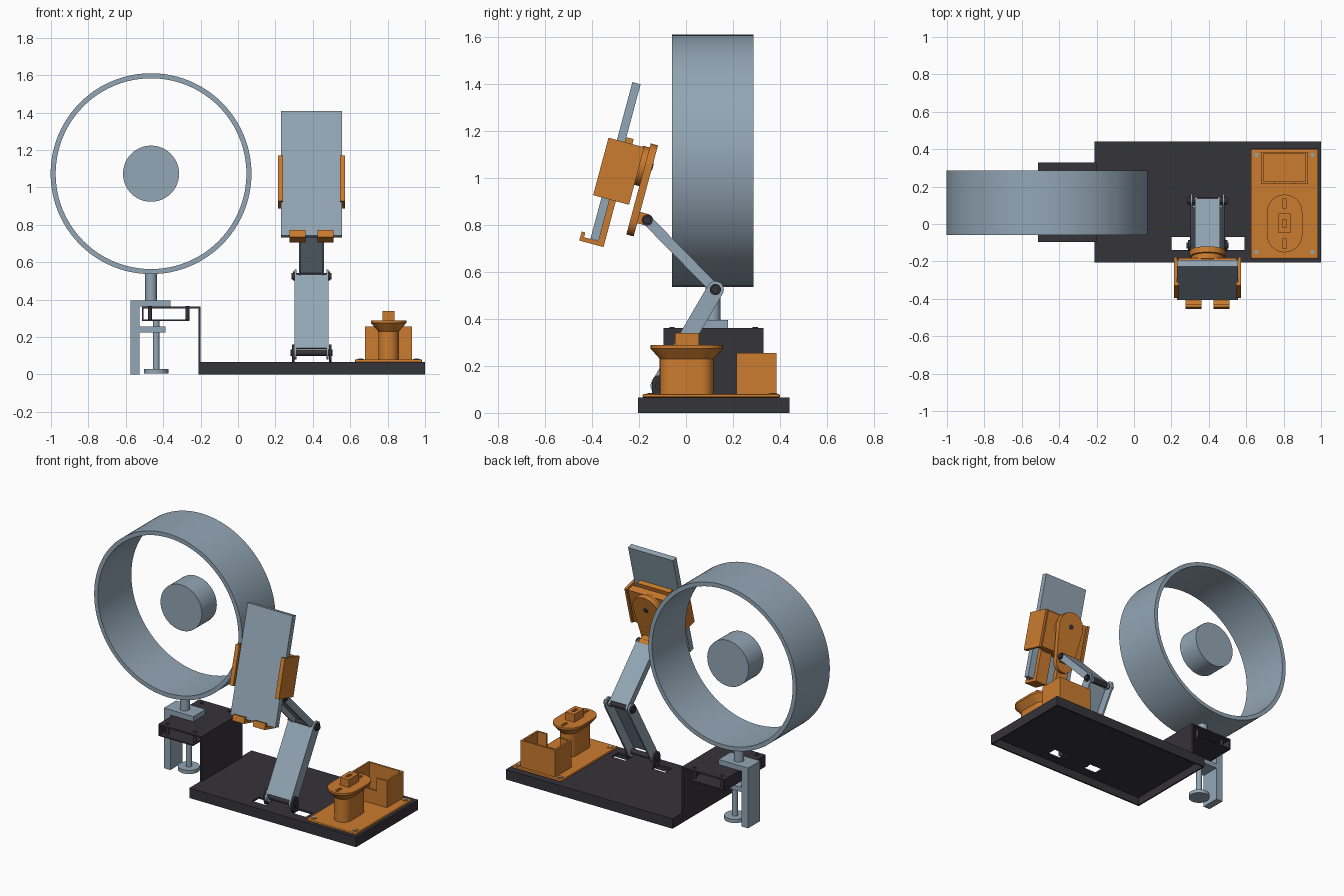
import bpy, bmesh
from math import radians, pi, cos, sin, atan2, hypot
from mathutils import Matrix, Vector

if "Cube" in bpy.data.objects:
    bpy.data.objects.remove(bpy.data.objects["Cube"])


def material(name, rgb):
    m = bpy.data.materials.new(name)
    m.use_nodes = True
    m.diffuse_color = (*rgb, 1)
    m.node_tree.nodes["Principled BSDF"].inputs["Base Color"].default_value = (*rgb, 1)
    return m


STEEL = material("blue grey", (0.29, 0.38, 0.46))
ORANGE = material("orange", (0.6, 0.2, 0.028))
DARK = material("charcoal", (0.036, 0.033, 0.042))
WORLD = Matrix.Identity(4)


def finish(name, bm, mat, frame=WORLD, smooth=False):
    bmesh.ops.recalc_face_normals(bm, faces=bm.faces)
    me = bpy.data.meshes.new(name)
    bm.to_mesh(me)
    bm.free()
    me.transform(frame)
    me.materials.append(mat)
    ob = bpy.data.objects.new(name, me)
    bpy.context.collection.objects.link(ob)
    if smooth:
        bpy.ops.object.select_all(action='DESELECT')
        ob.select_set(True)
        bpy.context.view_layer.objects.active = ob
        bpy.ops.object.shade_smooth_by_angle(angle=radians(35))
    return ob


def box(name, x, y, z, mat, frame=WORLD):
    bm = bmesh.new()
    bmesh.ops.create_cube(bm, size=1)
    for v in bm.verts:
        for i, (lo, hi) in enumerate((x, y, z)):
            v.co[i] = lo if v.co[i] < 0 else hi
    return finish(name, bm, mat, frame)


def cyl(name, centre, r, lo, hi, axis, mat, frame=WORLD, seg=32):
    """Cylinder along an axis; centre holds the two other coordinates."""
    bm = bmesh.new()
    bmesh.ops.create_cone(bm, cap_ends=True, segments=seg, radius1=r, radius2=r, depth=hi - lo)
    turn = {"x": Matrix.Rotation(pi / 2, 4, 'Y'), "y": Matrix.Rotation(pi / 2, 4, 'X'), "z": WORLD}[axis]
    pos = list(centre)
    pos.insert("xyz".index(axis), (lo + hi) / 2)
    bm.transform(Matrix.Translation(pos) @ turn)
    return finish(name, bm, mat, frame, True)


def loft(name, rings, mat, frame=WORLD):
    """Closed skin through equal-sized rings of points."""
    bm = bmesh.new()
    rows = [[bm.verts.new(p) for p in ring] for ring in rings]
    n = len(rows[0])
    for a, b in zip(rows, rows[1:]):
        for i in range(n):
            bm.faces.new((a[i], a[(i + 1) % n], b[(i + 1) % n], b[i]))
    bm.faces.new(rows[0])
    bm.faces.new(rows[-1])
    return finish(name, bm, mat, frame, True)


def capsule(r0, r1, end0, end1, steps=12):
    """Rounded outline: radius r0 around end0 (low), r1 around end1 (high)."""
    top = [(r1 * cos(pi * i / steps), end1 + r1 * sin(pi * i / steps)) for i in range(steps + 1)]
    low = [(-r0 * cos(pi * i / steps), end0 - r0 * sin(pi * i / steps)) for i in range(steps + 1)]
    return top + low


def cut(target, cutters):
    bpy.context.view_layer.objects.active = target
    for c in cutters:
        c.hide_render = True
        mod = target.modifiers.new("cut", 'BOOLEAN')
        mod.object, mod.operation, mod.solver = c, 'DIFFERENCE', 'EXACT'
        bpy.ops.object.modifier_apply(modifier=mod.name)
        bpy.data.objects.remove(c)


# Folded sheet base, hollow underneath, with two slots
base = box("base_tray", (-0.21, 1), (-0.205, 0.44), (0, 0.065), DARK)
cut(base, [box("cutter", (-0.2, 0.99), (-0.195, 0.43), (-0.1, 0.053), DARK)] +
    [box("cutter", s, (-0.14, -0.07), (-0.1, 0.2), DARK) for s in ((0.2, 0.3), (0.49, 0.59))])

# Upright bracket and hollow clamping shelf
W = (-0.095, 0.33)
box("bracket_upright", (-0.21, -0.2), W, (0.06, 0.36), DARK)
box("shelf_top", (-0.51, -0.2), W, (0.352, 0.362), DARK)
box("shelf_bottom", (-0.51, -0.26), W, (0.285, 0.293), DARK)
box("shelf_end", (-0.512, -0.505), W, (0.285, 0.362), DARK)
for x in (-0.47, -0.27):
    for y in (-0.06, 0.295):
        cyl("shelf_bolt", (x, y), 0.011, 0.288, 0.366, "z", DARK, seg=16)

# Table clamp
C = (0.052, 0.178)
box("clamp_spine", (-0.575, -0.527), C, (0, 0.395), STEEL)
box("clamp_top_arm", (-0.575, -0.36), C, (0.362, 0.395), STEEL)
box("clamp_lower_arm", (-0.53, -0.387), C, (0.225, 0.256), STEEL)
cyl("clamp_screw", (-0.437, 0.115), 0.018, 0.02, 0.285, "z", STEEL)
cyl("clamp_knob", (-0.437, 0.115), 0.065, 0.004, 0.028, "z", STEEL)

# Ring, hub and post
cyl("ring_post", (-0.465, 0.115), 0.031, 0.39, 0.55, "z", STEEL)
cyl("hub", (-0.465, 1.073), 0.15, 0.075, 0.23, "y", STEEL, seg=64)
bm = bmesh.new()
loop = [bm.verts.new((r, y, 0)) for r, y in ((0.51, -0.06), (0.537, -0.06), (0.537, 0.287), (0.51, 0.287))]
edges = [bm.edges.new((loop[i], loop[(i + 1) % 4])) for i in range(4)]
bmesh.ops.spin(bm, geom=loop + edges, cent=(0, 0, 0), axis=(0, 1, 0), angle=2 * pi, steps=96, use_merge=True)
bmesh.ops.remove_doubles(bm, verts=bm.verts, dist=0.0005)
finish("ring", bm, STEEL, Matrix.Translation((-0.465, 0, 1.073)), True)

# Orange mounting plate with corner screw holes
plate = box("mount_plate", (0.625, 0.985), (-0.185, 0.4), (0.065, 0.08), ORANGE)
bev = plate.modifiers.new("round", 'BEVEL')
bev.width, bev.segments, bev.limit_method = 0.006, 2, 'ANGLE'
for x in (0.655, 0.955):
    for y in (-0.15, 0.37):
        cyl("plate_screw_rim", (x, y), 0.019, 0.07, 0.083, "z", ORANGE, seg=20)
        cyl("plate_screw", (x, y), 0.011, 0.07, 0.085, "z", STEEL, seg=16)

# Open storage box with a notched front wall
bin_ = box("storage_box", (0.68, 0.93), (0.215, 0.385), (0.075, 0.255), ORANGE)
cut(bin_, [box("cutter", (0.692, 0.918), (0.227, 0.373), (0.085, 0.4), ORANGE),
           box("cutter", (0.755, 0.855), (0.1, 0.3), (0.17, 0.4), ORANGE)])

# Flared pedestal with small block on top
levels = ((0.055, 0.06, 0.075), (0.055, 0.06, 0.23), (0.095, 0.06, 0.275), (0.095, 0.06, 0.288))
ped = loft("pedestal", [[(0.805 + a, 0.003 + b, z) for a, b in capsule(r, r, -e, e)]
                        for r, e, z in levels], ORANGE)
cut(ped, [box("cutter", (0.795, 0.815), s, (0.26, 0.4), ORANGE) for s in ((-0.13, -0.08), (0.085, 0.135))])
block = box("pedestal_block", (0.772, 0.838), (-0.047, 0.055), (0.28, 0.34), ORANGE)
cut(block, [box("cutter", (0.795, 0.815), (-0.02, 0.025), (0.32, 0.4), ORANGE)])

# Folding arm: two channel links on dark pins
FOOT, ELBOW, WRIST = (-0.115, 0.115), (0.125, 0.525), (-0.165, 0.82)


def link(name, p, q, x0, x1, r, web):
    dy, dz = q[0] - p[0], q[1] - p[1]
    length = hypot(dy, dz)
    frame = Matrix.Translation((0, *p)) @ Matrix.Rotation(atan2(-dy, dz), 4, 'X')
    for a, b in ((x0, x0 + 0.012), (x1 - 0.012, x1)):
        loft(name + "_side", [[(x, n, u) for n, u in capsule(r, r, 0, length)] for x in (a, b)], STEEL, frame)
    web_y = sorted((web * r, web * (r - 0.012)))
    box(name + "_web", (x0 + 0.006, x1 - 0.006), web_y, (0.01, length - 0.01), STEEL, frame)


link("lower_arm", FOOT, ELBOW, 0.302, 0.484, 0.036, -1)
link("upper_arm", ELBOW, WRIST, 0.325, 0.461, 0.022, 1)
for name, p, a, b in (("foot", FOOT, 0.28, 0.506), ("elbow", ELBOW, 0.285, 0.5), ("wrist", WRIST, 0.315, 0.471)):
    cyl(name + "_pin", p, 0.017, a, b, "x", DARK, seg=20)
    for x in (a + 0.008, b - 0.016):
        cyl(name + "_nut", p, 0.024, x, x + 0.008, "x", DARK, seg=20)
for x in (0.288, 0.486):
    loft("foot_lug", [[(xx, FOOT[0] + n, u) for n, u in capsule(0.03, 0.03, 0.09, 0.13)]
                      for xx in (x, x + 0.013)], DARK)

# Tilted device and its holder: local y points to its back, local z up its length
T = Matrix.Translation((0.393, -0.3, 1.07)) @ Matrix.Rotation(radians(-15), 4, 'X')
box("flat_device", (-0.163, 0.163), (-0.018, 0.018), (-0.345, 0.345), STEEL, T)
box("holder_backing", (-0.118, 0.118), (0.018, 0.05), (-0.16, 0.112), ORANGE, T)
box("holder_body", (-0.155, 0.155), (0.05, 0.1), (-0.155, 0.085), ORANGE, T)
for s in (-1, 1):
    span = lambda a, b: sorted((s * a, s * b))
    box("side_jaw", span(0.163, 0.179), (-0.055, 0.103), (-0.163, 0.09), ORANGE, T)
    box("jaw_lip", span(0.152, 0.179), (-0.055, -0.035), (-0.163, 0.09), ORANGE, T)
    box("support_strip", span(0.032, 0.118), (0.018, 0.045), (-0.36, -0.15), ORANGE, T)
    box("support_foot", span(0.032, 0.118), (-0.06, 0.045), (-0.365, -0.346), ORANGE, T)
    box("support_lip", span(0.032, 0.118), (-0.062, -0.046), (-0.365, -0.325), ORANGE, T)

# Swivel hub, tapered back plate and wrist lug
cyl("swivel_hub", (0, 0.01), 0.085, 0.095, 0.13, "y", ORANGE, T)
loft("swivel_plate", [[(a, n, u) for a, u in capsule(0.068, 0.095, -0.22, 0.018)]
                      for n in (0.125, 0.157)], ORANGE, T)
cyl("swivel_bolt", (0, 0.018), 0.016, 0.15, 0.16, "y", DARK, T, 20)
box("wrist_lug", (-0.05, 0.05), (0.15, 0.195), (-0.23, -0.18), ORANGE, T)
cyl("wrist_lug_end", (0.195, -0.206), 0.025, -0.05, 0.05, "x", ORANGE, T, 20)
